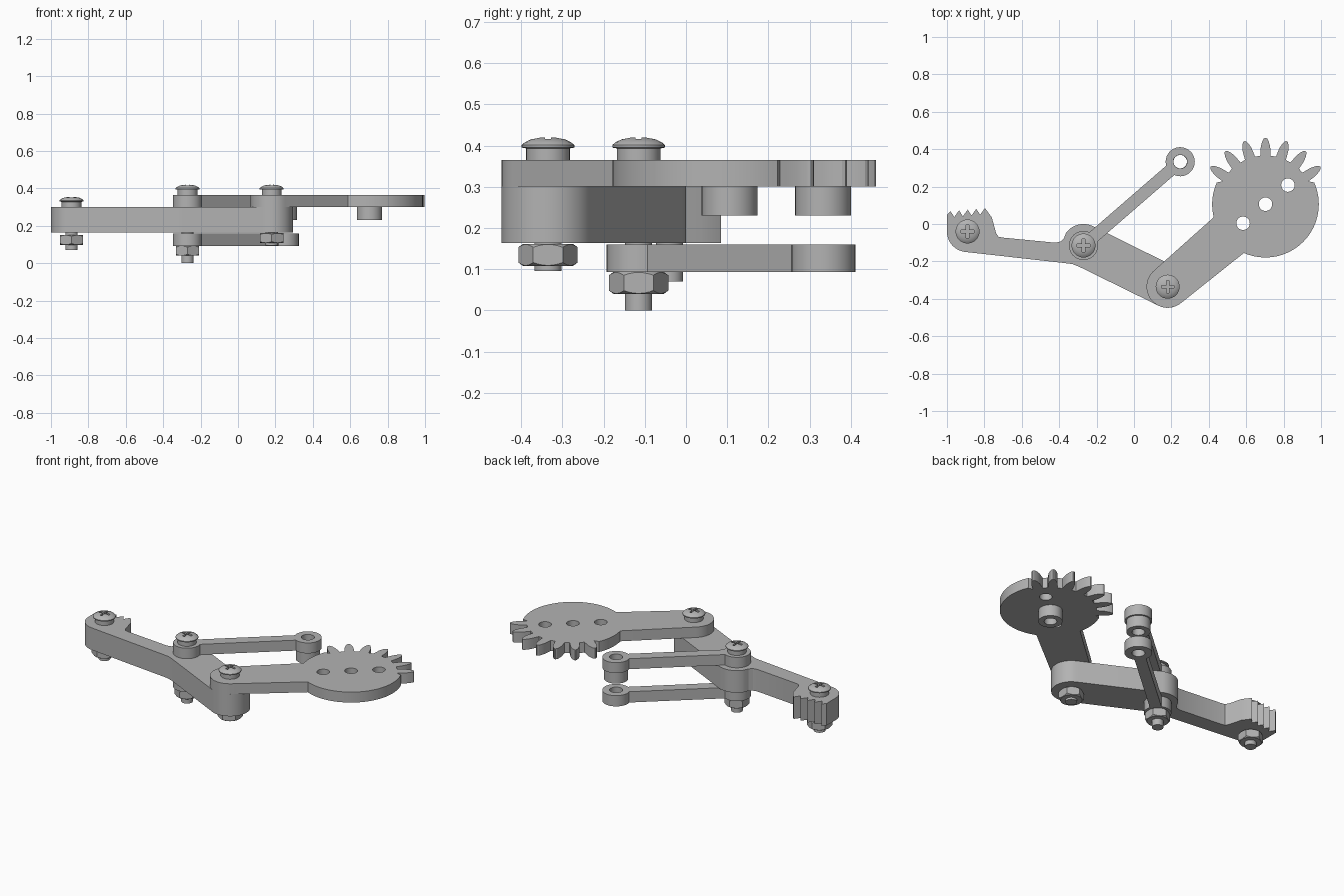
import bpy, bmesh
from math import sin, cos, asin, atan2, radians, degrees, pi, hypot

cube = bpy.data.objects.get("Cube")
if cube:
    bpy.data.objects.remove(cube, do_unlink=True)

grey = bpy.data.materials.new("plain grey")
grey.use_nodes = True
grey.diffuse_color = (0.45, 0.45, 0.45, 1)
grey.node_tree.nodes["Principled BSDF"].inputs["Base Color"].default_value = grey.diffuse_color

# Pivot centres of the linkage
TIP, ELBOW, BASE = (-0.89, -0.04), (-0.27, -0.115), (0.18, -0.335)
GEAR, LINK_END = (0.703, 0.106), (0.247, 0.333)


def add_object(name, bm):
    bmesh.ops.remove_doubles(bm, verts=bm.verts, dist=0.0002)
    bmesh.ops.recalc_face_normals(bm, faces=bm.faces)
    mesh = bpy.data.meshes.new(name)
    bm.to_mesh(mesh)
    bm.free()
    mesh.materials.append(grey)
    obj = bpy.data.objects.new(name, mesh)
    bpy.context.collection.objects.link(obj)
    return obj


def arc(c, r, start, end, steps=24):
    """Points on an arc, angles in degrees."""
    angles = [radians(start + (end - start) * i / steps) for i in range(steps + 1)]
    return [(c[0] + r * cos(a), c[1] + r * sin(a)) for a in angles]


def circle(c, r, steps=32):
    return arc(c, r, 0, 360, steps)[:-1]


def plate(name, outlines, low, high):
    """Extruded flat shape; inner outlines become holes."""
    curve = bpy.data.curves.new(name, 'CURVE')
    curve.dimensions = '2D'
    curve.fill_mode = 'BOTH'
    curve.extrude = (high - low) / 2
    for points in outlines:
        spline = curve.splines.new('POLY')
        spline.points.add(len(points) - 1)
        for p, (x, y) in zip(spline.points, points):
            p.co = (x, y, 0, 1)
        spline.use_cyclic_u = True
    temp = bpy.data.objects.new(name, curve)
    mesh = bpy.data.meshes.new_from_object(temp)
    bm = bmesh.new()
    bm.from_mesh(mesh)
    bmesh.ops.translate(bm, verts=bm.verts, vec=(0, 0, (low + high) / 2))
    bpy.data.objects.remove(temp)
    bpy.data.meshes.remove(mesh)
    bpy.data.curves.remove(curve)
    return add_object(name, bm)


def lathe(name, c, profile, steps=32):
    """Turned part from (radius, z) pairs."""
    bm = bmesh.new()
    verts = [bm.verts.new((r, 0, z)) for r, z in profile]
    edges = [bm.edges.new(pair) for pair in zip(verts, verts[1:])]
    bmesh.ops.spin(bm, geom=verts + edges, cent=(0, 0, 0), axis=(0, 0, 1),
                   angle=2 * pi, steps=steps, use_duplicate=False)
    bmesh.ops.translate(bm, verts=bm.verts, vec=(c[0], c[1], 0))
    return add_object(name, bm)


def cut(obj, tool, operation):
    """Apply a boolean and discard the tool."""
    mod = obj.modifiers.new("cut", 'BOOLEAN')
    mod.operation, mod.solver, mod.object = operation, 'EXACT', tool
    graph = bpy.context.evaluated_depsgraph_get()
    mesh = bpy.data.meshes.new_from_object(obj.evaluated_get(graph))
    obj.modifiers.clear()
    obj.data = mesh
    bpy.data.objects.remove(tool, do_unlink=True)


def heading(a, b):
    return degrees(atan2(b[1] - a[1], b[0] - a[0]))


def bolt(name, c, seat, bottom):
    """Round-headed screw with a cross recess."""
    head = [(0.053, 0), (0.053, 0.028), (0.064, 0.03), (0.064, 0.036), (0.056, 0.043),
            (0.041, 0.05), (0.021, 0.054), (0, 0.055)]
    body = lathe(name, c, [(0, bottom), (0.033, bottom), (0.033, seat)]
                 + [(r, seat + z) for r, z in head])
    w, l = 0.007, 0.034
    cross = [(l, -w), (l, w), (w, w), (w, l), (-w, l), (-w, w),
             (-l, w), (-l, -w), (-w, -w), (-w, -l), (w, -l), (w, -w)]
    cutter = plate("cross_cutter", [[(c[0] + x, c[1] + y) for x, y in cross]],
                   seat + 0.038, seat + 0.08)
    cut(body, cutter, 'DIFFERENCE')


def nut(name, c, low, high):
    """Hexagon nut with chamfered corners."""
    hexagon = plate(name, [arc(c, 0.072, 30, 390, 6)[:-1]], low, high)
    chamfer = lathe("nut_chamfer", c, [(0, low), (0.061, low), (0.075, low + 0.01),
                                       (0.075, high - 0.01), (0.061, high), (0, high)])
    cut(hexagon, chamfer, 'INTERSECT')


def boss(name, c):
    plate(name, [circle(c, 0.068), circle(c, 0.036)], 0.23, 0.30)


def link(name, low, high):
    """Thin bar with a round eye at each end."""
    r, half = 0.078, 0.033
    t = heading(ELBOW, LINK_END)
    gap = degrees(asin(half / r))
    outline = arc(ELBOW, r, t + gap, t + 360 - gap) + arc(LINK_END, r, t - 180 + gap, t + 180 - gap)
    plate(name, [outline, circle(LINK_END, 0.037)], low, high)


# Bent main arm with a small rack of teeth at its tip
t = heading(ELBOW, BASE)
teeth = [(-0.737, -0.05), (-0.76, 0.035)]
for i in range(5):
    x, y = -0.797 - 0.046 * i, 0.085 - 0.004 * i
    teeth += [(x, y), (x - 0.026, y - 0.036)]
teeth[-1] = (-1.0, 0.05)
main = (arc(TIP, 0.11, 180, 264)
        + [(-0.37, -0.209), (-0.33, -0.214), (-0.29, -0.23)]
        + arc(BASE, 0.113, t - 90, t + 90)
        + arc(ELBOW, 0.115, t + 90, 145)
        + [(-0.375, -0.077), (-0.393, -0.094), (-0.42, -0.1),
           (-0.70, -0.073), (-0.725, -0.068)] + teeth)
plate("main_arm", [main], 0.163, 0.30)

# Gear arm: round base, straight bar, disc with teeth on its far side
t = heading(BASE, GEAR)
R = 0.285
gap = degrees(asin(0.125 / R))
gear = arc(BASE, 0.113, t + 90, t + 270) + arc(GEAR, R, t - 180 + gap, 24, 40)
flank = [(0.26, 6.2), (0.285, 5.4), (0.31, 4.6), (0.335, 3), (0.35, 1.6), (0.355, 0.5)]
for i in range(7):
    mid = 90 + 18.6 * (i - 3)
    for r, a in [(r, -a) for r, a in flank] + flank[::-1]:
        gear += arc(GEAR, r, mid + a, mid + a, 1)[:1]
gear += arc(GEAR, R, 156, t + 180 - gap, 20)
holes = [circle((GEAR[0] + 0.12 * k, GEAR[1] + 0.102 * k), 0.036) for k in (-1, 0, 1)]
plate("gear_arm", [gear] + holes, 0.30, 0.365)
boss("gear_boss", GEAR)

# Pair of parallel links
link("upper_link", 0.30, 0.365)
link("lower_link", 0.093, 0.16)
boss("link_boss", LINK_END)

# Fasteners: name, centre, head seat, shank bottom, nut bottom
for name, c, seat, bottom, low in [("tip", TIP, 0.30, 0.07, 0.098),
                                   ("elbow", ELBOW, 0.365, 0.0, 0.04),
                                   ("base", BASE, 0.365, 0.095, 0.108)]:
    bolt(name + "_bolt", c, seat, bottom)
    nut(name + "_nut", c, low, low + 0.053)

# Smooth the round walls, keep the rims crisp
bpy.ops.object.select_all(action='DESELECT')
for obj in bpy.context.collection.objects:
    if obj.type == 'MESH' and grey.name in obj.data.materials:
        obj.select_set(True)
        bpy.context.view_layer.objects.active = obj
bpy.ops.object.shade_smooth_by_angle(angle=radians(25))
